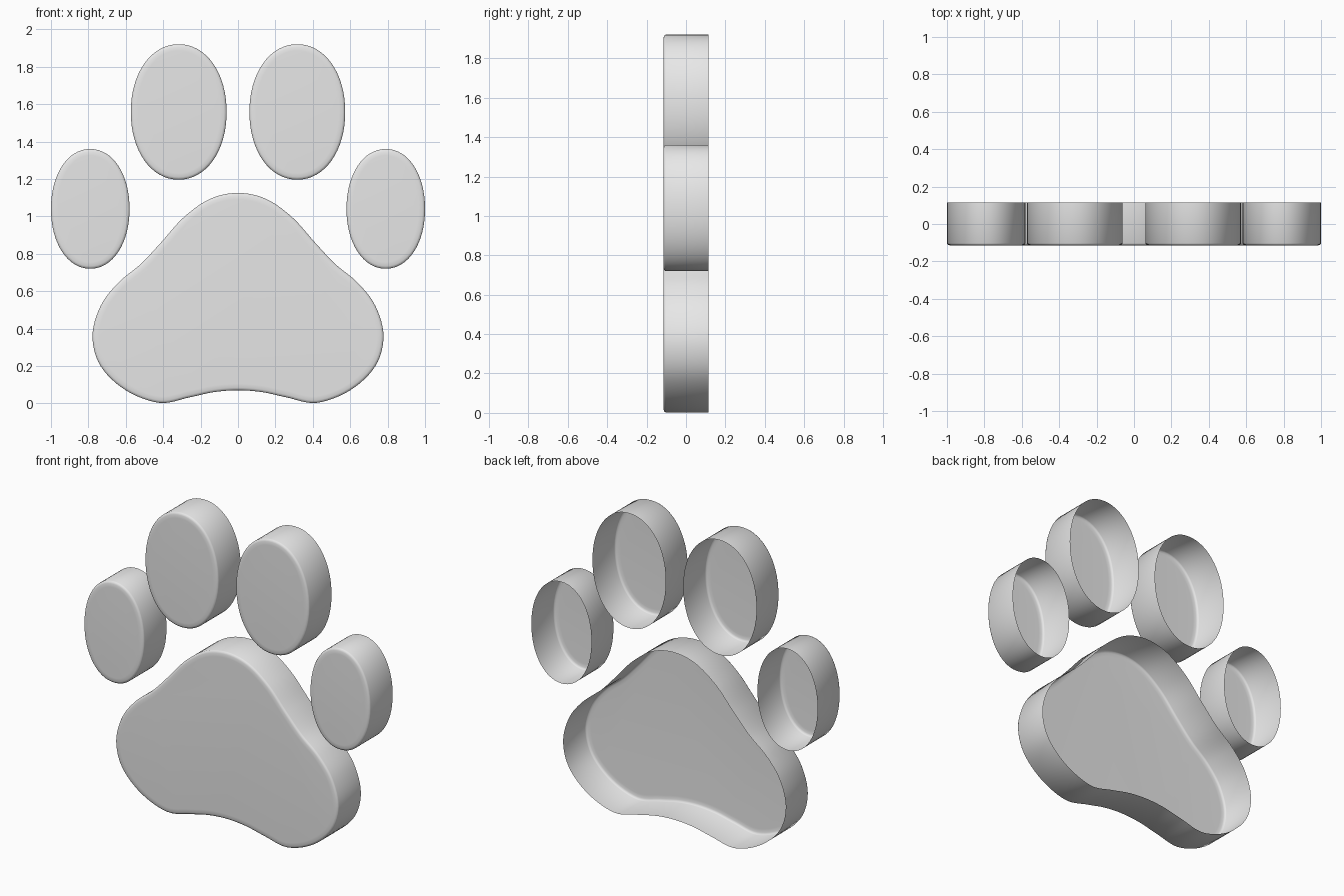
import bpy
import bmesh
import math
from mathutils import Vector

if "Cube" in bpy.data.objects:
    bpy.data.objects.remove(bpy.data.objects["Cube"], do_unlink=True)

FRONT, BACK = -0.115, 0.115

grey = bpy.data.materials.new("plain grey")
grey.use_nodes = True
grey.diffuse_color = (0.8, 0.8, 0.8, 1)
grey.node_tree.nodes["Principled BSDF"].inputs["Base Color"].default_value = (0.8, 0.8, 0.8, 1)


def oval(cx, cz, rx, rz, count=64):
    """Slightly squared oval outline."""
    points = []
    for i in range(count):
        a = math.tau * i / count
        c, s = math.cos(a), math.sin(a)
        points.append(Vector((cx + rx * math.copysign(abs(c) ** 0.96, c),
                              cz + rz * math.copysign(abs(s) ** 0.96, s))))
    return points


def smooth_loop(knots, steps=6):
    """Closed smooth curve through the knots."""
    points, n = [], len(knots)
    for i in range(n):
        a, b, c, d = (knots[(i + k) % n] for k in (-1, 0, 1, 2))
        for j in range(steps):
            t = j / steps
            points.append(0.5 * (2 * b + (c - a) * t + (2 * a - 5 * b + 4 * c - d) * t ** 2
                                 + (3 * b - a - 3 * c + d) * t ** 3))
    return points


def inset(points, distance):
    """Move a counterclockwise outline inward."""
    result = []
    for i, p in enumerate(points):
        along = (points[(i + 1) % len(points)] - points[i - 1]).normalized()
        result.append(p + distance * Vector((-along.y, along.x)))
    return result


def open_shell(name, outline):
    """Wall with a softened front edge, a front cap and an open back."""
    bm = bmesh.new()
    sections = [(0, BACK), (0, FRONT + 0.012), (0.004, FRONT + 0.005),
                (0.014, FRONT + 0.001), (0.035, FRONT)]
    rings = [[bm.verts.new((p.x, y, p.y)) for p in inset(outline, d)] for d, y in sections]
    for outer, inner in zip(rings, rings[1:]):
        for i in range(len(outer)):
            bm.faces.new((outer[i - 1], inner[i - 1], inner[i], outer[i]))
    bm.faces.new(rings[-1])
    bmesh.ops.recalc_face_normals(bm, faces=bm.faces)
    cap = max(bm.faces, key=lambda f: f.calc_area())
    if cap.normal.y > 0:
        bmesh.ops.reverse_faces(bm, faces=bm.faces)
    mesh = bpy.data.meshes.new(name)
    bm.to_mesh(mesh)
    bm.free()
    mesh.materials.append(grey)
    obj = bpy.data.objects.new(name, mesh)
    bpy.context.collection.objects.link(obj)
    bpy.ops.object.select_all(action="DESELECT")
    obj.select_set(True)
    bpy.context.view_layer.objects.active = obj
    bpy.ops.object.shade_smooth_by_angle(angle=math.radians(60))


# Toes
for side, sign in (("left", 1), ("right", -1)):
    open_shell(f"{side}_inner_toe", oval(sign * 0.317, 1.558, 0.256, 0.362))
    open_shell(f"{side}_outer_toe", oval(sign * 0.79, 1.04, 0.21, 0.32))

# Main pad, right half profile from bottom to top, then mirrored
half = [(0.13, 0.06), (0.26, 0.032), (0.42, 0.003), (0.6, 0.07), (0.735, 0.2), (0.778, 0.36),
        (0.735, 0.52), (0.64, 0.645), (0.52, 0.745), (0.41, 0.862), (0.29, 0.995), (0.15, 1.093)]
knots = [Vector((0, 0.07))] + [Vector(p) for p in half] + [Vector((0, 1.125))]
knots += [Vector((-x, z)) for x, z in reversed(half)]
open_shell("main_pad", smooth_loop(knots))
